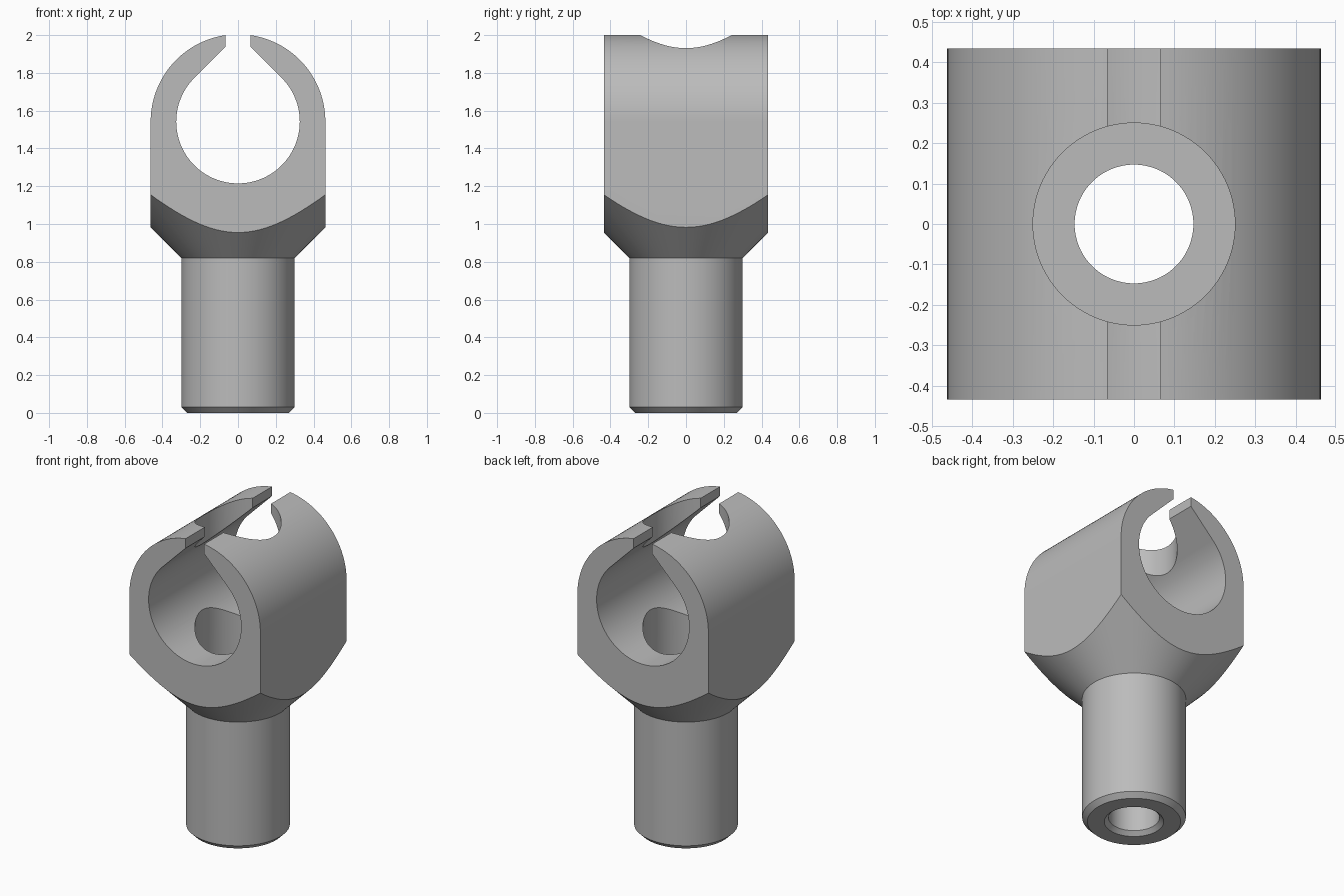
import bpy, bmesh, math

if "Cube" in bpy.data.objects:
    bpy.data.objects.remove(bpy.data.objects["Cube"])

BORE_Z, R_OUT, R_IN = 1.542, 0.4625, 0.327   # cross bore height, ring radii
SLOT, HALF_DEPTH = 0.065, 0.435


def make_object(name, bm):
    bmesh.ops.recalc_face_normals(bm, faces=bm.faces)
    mesh = bpy.data.meshes.new(name)
    bm.to_mesh(mesh)
    bm.free()
    obj = bpy.data.objects.new(name, mesh)
    bpy.context.collection.objects.link(obj)
    return obj


def lathe(name, profile, steps=96):
    """Spin a closed (radius, z) profile about the z axis."""
    bm = bmesh.new()
    rings = []
    for i in range(steps):
        a = 2 * math.pi * i / steps
        rings.append([bm.verts.new((r * math.cos(a), r * math.sin(a), z)) for r, z in profile])
    n = len(profile)
    for i in range(steps):
        p, q = rings[i], rings[(i + 1) % steps]
        for j in range(n):
            k = (j + 1) % n
            bm.faces.new((p[j], q[j], q[k], p[k]))
    return make_object(name, bm)


def prism(name, outline, half):
    """Extrude an (x, z) outline along y."""
    bm = bmesh.new()
    front = [bm.verts.new((x, -half, z)) for x, z in outline]
    back = [bm.verts.new((x, half, z)) for x, z in outline]
    bm.faces.new(front)
    bm.faces.new(back[::-1])
    n = len(outline)
    for i in range(n):
        k = (i + 1) % n
        bm.faces.new((front[i], front[k], back[k], back[i]))
    return make_object(name, bm)


def arc(radius, start, end, steps):
    return [(radius * math.cos(start + (end - start) * i / steps),
             BORE_Z + radius * math.sin(start + (end - start) * i / steps))
            for i in range(steps + 1)]


# Stem, flared shoulder, stepped through hole
clamp = lathe("rod_clamp", [
    (0.172, 0), (0.27, 0), (0.30, 0.03), (0.30, 0.82), (0.90, 1.42), (0.90, 2.2),
    (0.25, 2.2), (0.25, 0.85), (0.147, 0.85), (0.147, 0.025)])

# Open ring outline: right half, then mirrored
lip = math.acos(SLOT / R_OUT)
flare = R_IN * math.sqrt(2) - SLOT            # 45 degree line tangent to the bore
outer = [(R_OUT, -0.2)] + arc(R_OUT, 0, lip, 28)
inner = [(SLOT, BORE_Z + flare)] + arc(R_IN, math.pi / 4, -math.pi / 2, 48)
right = outer + inner
left = [(-x, z) for x, z in reversed(right[:-1])]
envelope = prism("ring_envelope", right + left, HALF_DEPTH)
envelope.hide_render = True

# Trim the turned body to the ring envelope
mod = clamp.modifiers.new("trim", 'BOOLEAN')
mod.operation = 'INTERSECT'
mod.solver = 'EXACT'
mod.object = envelope
bpy.context.view_layer.objects.active = clamp
clamp.select_set(True)
bpy.ops.object.modifier_apply(modifier=mod.name)
bpy.data.objects.remove(envelope, do_unlink=True)

steel = bpy.data.materials.new("plain_grey")
steel.diffuse_color = (0.5, 0.5, 0.5, 1)
steel.use_nodes = True
steel.node_tree.nodes["Principled BSDF"].inputs["Base Color"].default_value = steel.diffuse_color
clamp.data.materials.clear()
clamp.data.materials.append(steel)
bpy.ops.object.shade_smooth_by_angle(angle=math.radians(25))
